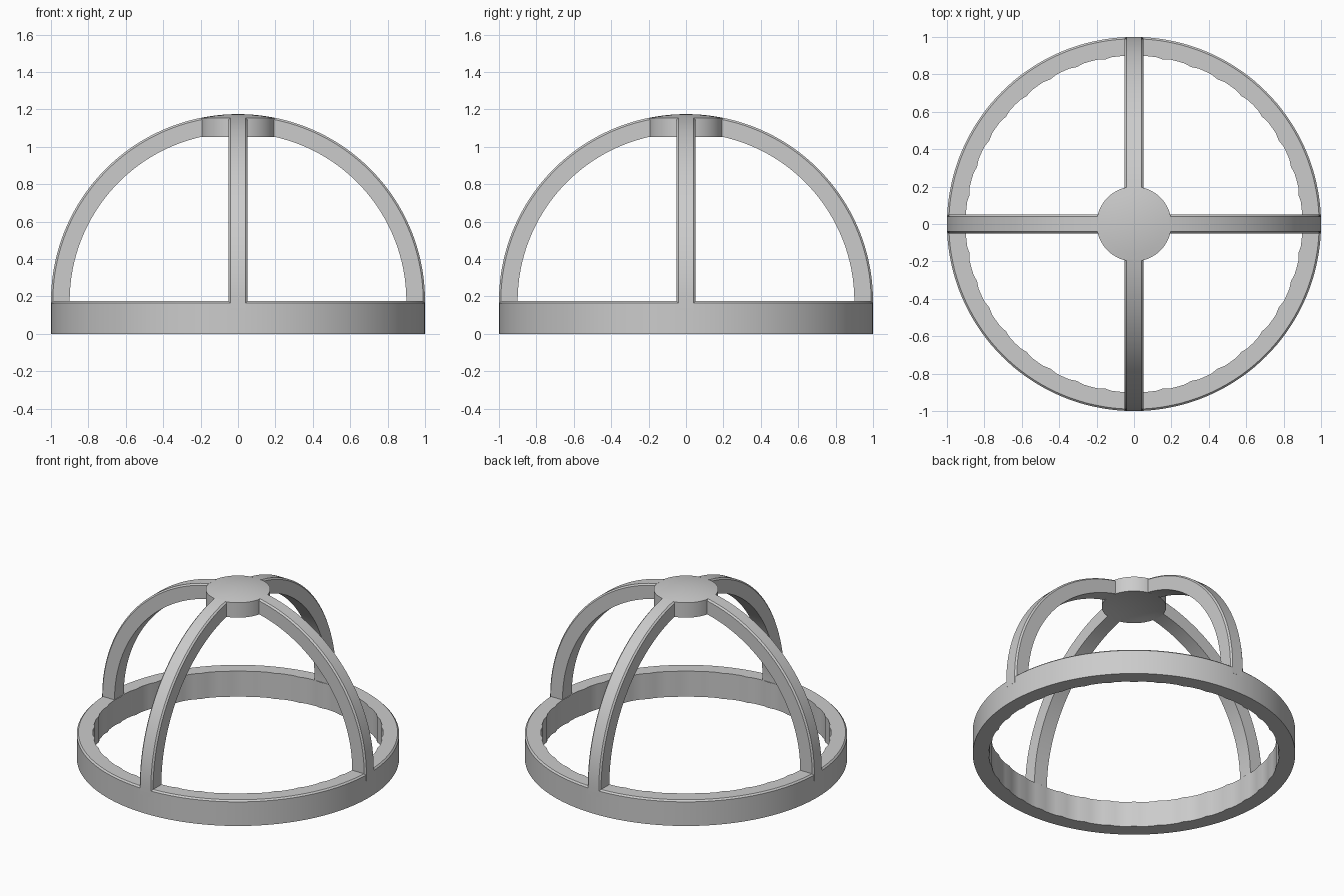
import bpy, bmesh
from math import sin, cos, pi, acos, sqrt, radians

cube = bpy.data.objects.get("Cube")
if cube:
    bpy.data.objects.remove(cube)

R_OUT, R_IN = 1.0, 0.9      # shell radii
BASE = 0.175                # ring height, dome centre
BEVEL = 0.01
CAP_R = 0.2

grey = bpy.data.materials.new("plain_grey")
grey.use_nodes = True
grey.diffuse_color = (0.6, 0.6, 0.6, 1)
grey.node_tree.nodes["Principled BSDF"].inputs["Base Color"].default_value = (0.6, 0.6, 0.6, 1)


def loft(name, sections, closed):
    """Skin a list of equal point loops, closing the loft or capping its ends."""
    bm = bmesh.new()
    loops = [[bm.verts.new(p) for p in s] for s in sections]
    n = len(loops[0])
    pairs = list(zip(loops, loops[1:]))
    if closed:
        pairs.append((loops[-1], loops[0]))
    else:
        bm.faces.new(loops[0])
        bm.faces.new(loops[-1])
    for a, b in pairs:
        for i in range(n):
            j = (i + 1) % n
            bm.faces.new((a[i], a[j], b[j], b[i]))
    bmesh.ops.remove_doubles(bm, verts=bm.verts, dist=1e-5)
    bmesh.ops.recalc_face_normals(bm, faces=bm.faces)
    mesh = bpy.data.meshes.new(name)
    bm.to_mesh(mesh)
    bm.free()
    mesh.materials.append(grey)
    obj = bpy.data.objects.new(name, mesh)
    bpy.context.collection.objects.link(obj)
    bpy.ops.object.select_all(action='DESELECT')
    obj.select_set(True)
    bpy.context.view_layer.objects.active = obj
    bpy.ops.object.shade_smooth_by_angle(angle=radians(25))
    return obj


def lathe(name, profile_at, steps):
    """Turn a profile about z; the profile may vary with the step."""
    return loft(name, [[(r * cos(2 * pi * i / steps), r * sin(2 * pi * i / steps), z)
                        for r, z in profile_at(i)] for i in range(steps)], True)


# Base ring with a chamfered top rim and a lightly fluted inner wall
def ring_profile(i):
    inner = R_IN - (0.007 if i % 4 == 0 else 0)
    return [(inner, 0), (R_OUT, 0), (R_OUT, BASE - BEVEL),
            (R_OUT - BEVEL, BASE), (inner, BASE)]


lathe("base_ring", ring_profile, 144)


# Crown cap: a round plug cut from the domed shell
def dome(radius, r):
    return BASE + sqrt(radius ** 2 - r ** 2)


radii = [CAP_R * k / 5 for k in range(6)]
cap_profile = [(r, dome(R_OUT, r)) for r in radii] + [(r, dome(R_IN, r)) for r in reversed(radii)]
lathe("crown_cap", lambda i: cap_profile, 64)

# Four curved ribs from the ring to the cap, chamfered on the outer edges
W = 0.05
SECTION = [(R_IN, -W), (R_OUT - BEVEL, -W), (R_OUT, BEVEL - W),
           (R_OUT, W - BEVEL), (R_OUT - BEVEL, W), (R_IN, W)]
STEPS = 40
END = acos(0.19)

for k, side in enumerate(("left", "back", "right", "front")):
    sections = [[(r, t, BASE - 0.05) for r, t in SECTION]]
    for i in range(STEPS + 1):
        a = END * i / STEPS
        sections.append([(r * cos(a), t, BASE + r * sin(a)) for r, t in SECTION])
    rib = loft(side + "_rib", sections, False)
    rib.rotation_euler.z = k * pi / 2
